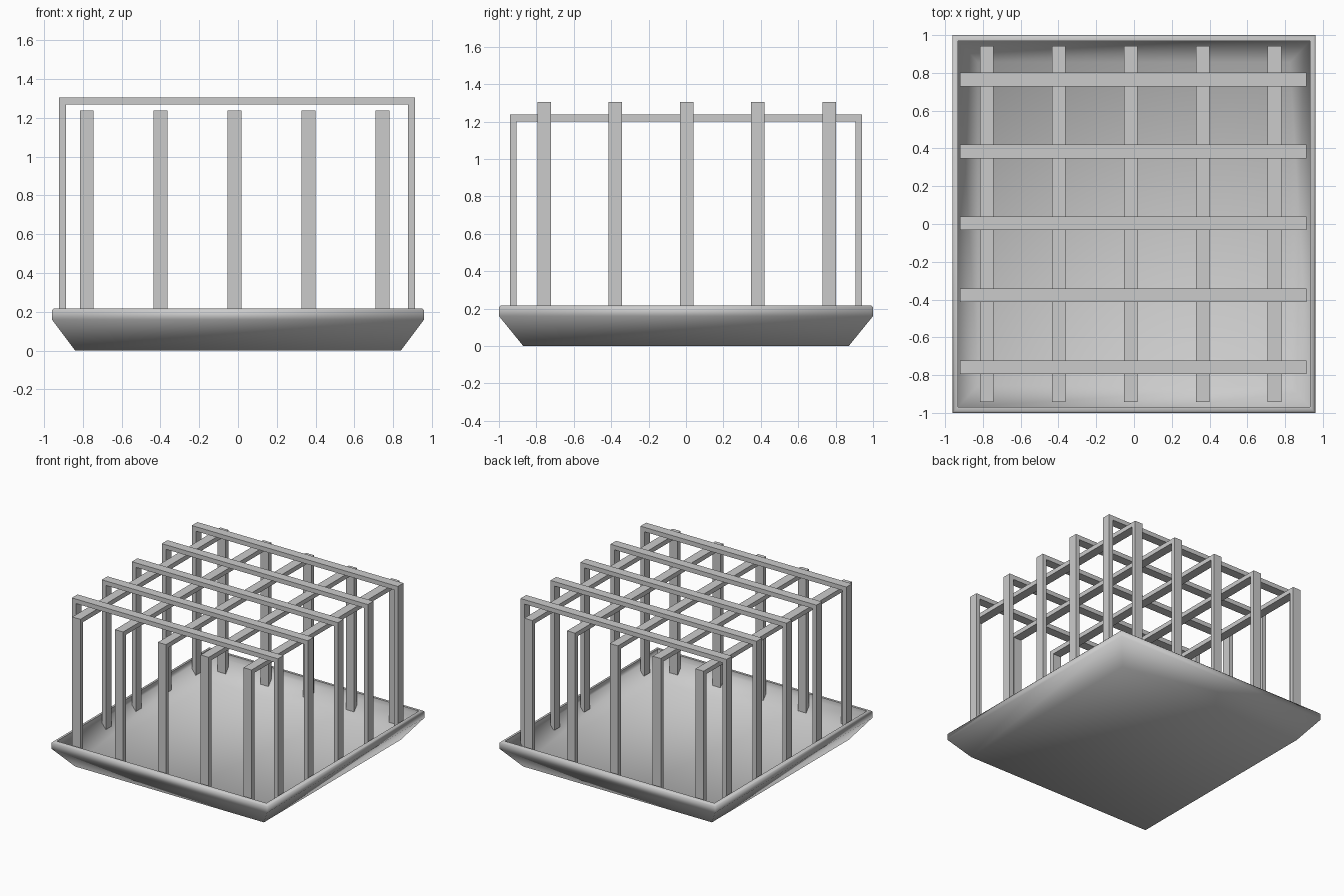
import bpy
import bmesh
import math

if "Cube" in bpy.data.objects:
    bpy.data.objects.remove(bpy.data.objects["Cube"])


def make_object(name, bm):
    bmesh.ops.recalc_face_normals(bm, faces=bm.faces)
    mesh = bpy.data.meshes.new(name)
    bm.to_mesh(mesh)
    bm.free()
    obj = bpy.data.objects.new(name, mesh)
    bpy.context.collection.objects.link(obj)
    return obj


def arch(name, lo, hi, bottom, top, centre, along_x, bar=0.036, width=0.072):
    """Upside-down U of flat bar, spanning lo..hi along one axis."""
    outline = [(lo, bottom), (lo, top), (hi, top), (hi, bottom),
               (hi - bar, bottom), (hi - bar, top - bar),
               (lo + bar, top - bar), (lo + bar, bottom)]
    bm = bmesh.new()

    def vert(s, z, t):
        return bm.verts.new((s, t, z) if along_x else (t, s, z))

    face = bm.faces.new([vert(s, z, centre - width / 2) for s, z in outline])
    new = bmesh.ops.extrude_face_region(bm, geom=[face])["geom"]
    shift = (0, width, 0) if along_x else (width, 0, 0)
    bmesh.ops.translate(bm, vec=shift,
                        verts=[v for v in new if isinstance(v, bmesh.types.BMVert)])
    return make_object(name, bm)


# Tray: stacked rectangles (half x, half y, z), outside up, over the rim, inside down
rings = [(0.84, 0.87, 0.0), (0.96, 1.0, 0.16), (0.96, 1.0, 0.208),
         (0.95, 0.99, 0.218), (0.932, 0.97, 0.218),
         (0.932, 0.97, 0.17), (0.826, 0.856, 0.03)]
bm = bmesh.new()
loops = [[bm.verts.new((sx * x, sy * y, z))
          for sx, sy in ((-1, -1), (1, -1), (1, 1), (-1, 1))]
         for x, y, z in rings]
for a, b in zip(loops, loops[1:]):
    for i in range(4):
        j = (i + 1) % 4
        bm.faces.new((a[i], a[j], b[j], b[i]))
bm.faces.new(loops[0][::-1])
bm.faces.new(loops[-1])
tray = make_object("tray", bm)
bpy.context.view_layer.objects.active = tray
tray.select_set(True)
bpy.ops.object.shade_smooth_by_angle(angle=math.radians(75))
tray.select_set(False)

# Two crossing sets of five arches, feet sunk into the sloping tray wall
for k in range(5):
    offset = (k - 2) * 0.381
    arch(f"cross_arch_{k + 1}", -0.922, 0.912, 0.11, 1.306, 0.003 + offset, True)
    arch(f"long_arch_{k + 1}", -0.942, 0.942, 0.092, 1.237, -0.018 + offset, False)
